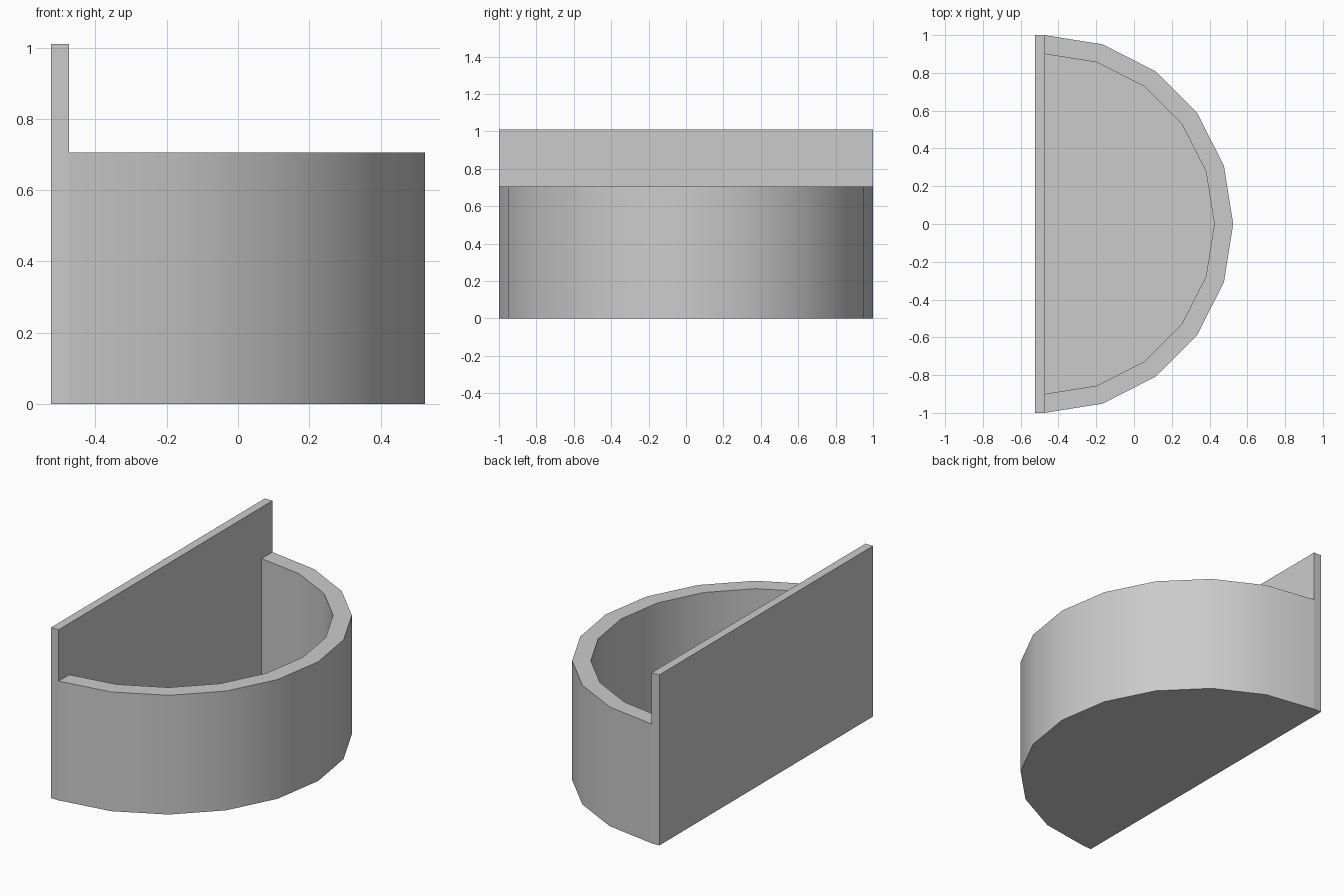
import bpy, bmesh
from math import sin, cos, pi

if "Cube" in bpy.data.objects:
    bpy.data.objects.remove(bpy.data.objects["Cube"])

BACK_X = -0.475      # front face of the back plate, centre of the arcs
SEGMENTS = 10
WALL_TOP, PLATE_TOP, FLOOR = 0.706, 1.01, 0.005


def arc(bm, radius, z):
    angles = [-pi / 2 + pi * i / SEGMENTS for i in range(SEGMENTS + 1)]
    return [bm.verts.new((BACK_X + radius * cos(a), radius * sin(a), z)) for a in angles]


def finish(bm, name):
    bmesh.ops.recalc_face_normals(bm, faces=bm.faces)
    mesh = bpy.data.meshes.new(name)
    bm.to_mesh(mesh)
    bm.free()
    obj = bpy.data.objects.new(name, mesh)
    bpy.context.collection.objects.link(obj)
    return obj


# Half-round bin: outer wall, rim, inner wall and thin floor
bm = bmesh.new()
rings = [arc(bm, 1.0, 0), arc(bm, 1.0, WALL_TOP), arc(bm, 0.9, WALL_TOP), arc(bm, 0.9, FLOOR)]
for lower, upper in zip(rings, rings[1:]):
    for i in range(SEGMENTS):
        bm.faces.new((lower[i], lower[i + 1], upper[i + 1], upper[i]))
bm.faces.new(rings[0])
bm.faces.new(rings[-1])
# U-shaped end that meets the back plate
bm.faces.new([r[0] for r in rings] + [r[-1] for r in reversed(rings)])
bin_obj = finish(bm, "half_round_bin")
bpy.context.view_layer.objects.active = bin_obj
bin_obj.select_set(True)
bpy.ops.object.shade_smooth_by_angle(angle=pi / 6)

# Tall flat back plate
bm = bmesh.new()
bmesh.ops.create_cube(bm, size=1)
bmesh.ops.scale(bm, vec=(0.05, 2, PLATE_TOP), verts=bm.verts)
bmesh.ops.translate(bm, vec=(BACK_X - 0.025, 0, PLATE_TOP / 2), verts=bm.verts)
finish(bm, "back_plate")
